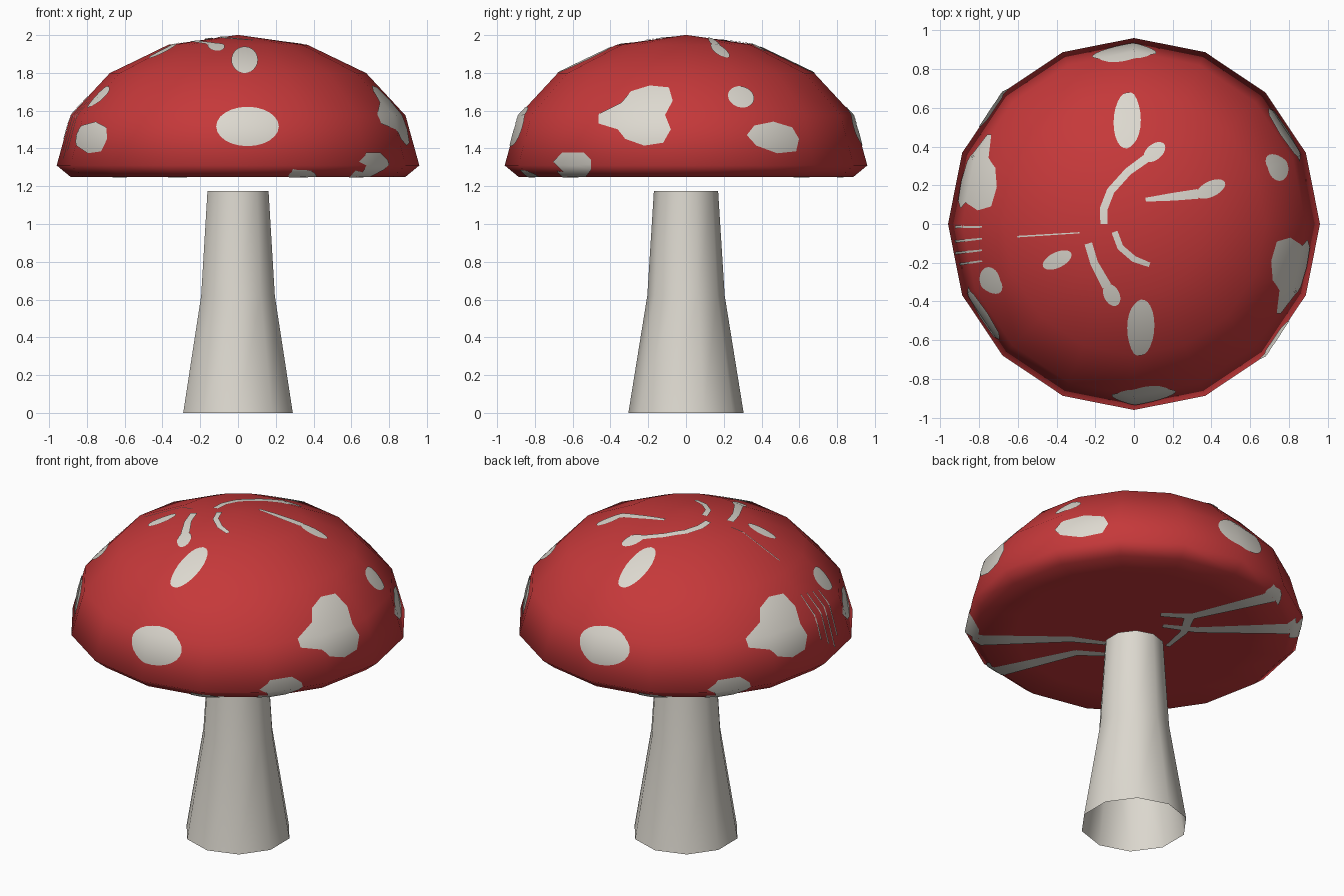
import bpy, bmesh, math
from mathutils import Vector
from mathutils.bvhtree import BVHTree
from mathutils.interpolate import poly_3d_calc

if "Cube" in bpy.data.objects:
    bpy.data.objects.remove(bpy.data.objects["Cube"])


def material(name, rgb):
    m = bpy.data.materials.new(name)
    m.diffuse_color = (*rgb, 1)
    m.use_nodes = True
    m.node_tree.nodes["Principled BSDF"].inputs["Base Color"].default_value = m.diffuse_color
    return m


RED = material("cap red", (0.56, 0.04, 0.042))
CREAM = material("cream", (0.72, 0.69, 0.625))


def add_object(name, mesh, mat):
    ob = bpy.data.objects.new(name, mesh)
    bpy.context.collection.objects.link(ob)
    mesh.materials.append(mat)
    for p in mesh.polygons:
        p.use_smooth = True
    return ob


# Cap: a 16 x 8 sphere, squashed and flattened underneath
bm = bmesh.new()
bmesh.ops.create_uvsphere(bm, u_segments=16, v_segments=8, radius=0.96)
for v in bm.verts:
    v.co.z = 1.31 + max(v.co.z * 0.72, -0.06)
bmesh.ops.recalc_face_normals(bm, faces=bm.faces)
bm.normal_update()
cap_mesh = bpy.data.meshes.new("cap")
bm.to_mesh(cap_mesh)
add_object("cap", cap_mesh, RED)
bm.faces.ensure_lookup_table()
tree = BVHTree.FromBMesh(bm)

# Stem: open ten-sided tube with a flared foot
stem = bmesh.new()
rings = []
for z, r in ((0, 0.305), (0.62, 0.205), (1.175, 0.17)):
    rings.append([stem.verts.new((r * math.sin(a * math.pi / 5), -r * math.cos(a * math.pi / 5), z))
                  for a in range(10)])
for lo, hi in zip(rings, rings[1:]):
    for i in range(10):
        j = (i + 1) % 10
        stem.faces.new((lo[i], lo[j], hi[j], hi[i]))
stem_mesh = bpy.data.meshes.new("stem")
stem.to_mesh(stem_mesh)
stem.free()
add_object("stem", stem_mesh, CREAM)

# Rays that lay painted plates on the cap: (origin, direction) from 2D coordinates
RAYS = {
    "front": lambda a, b: ((a, -3, max(b, 1.253)), (0, 1, 0)),
    "right": lambda a, b: ((3, a, max(b, 1.253)), (-1, 0, 0)),
    "top": lambda a, b: ((a, b, 3), (0, 0, -1)),
    "below": lambda a, b: ((a, b, 0), (0, 0, 1)),
}


def lay(side, a, b):
    """Point just above the cap and the smooth normal there."""
    o, d = RAYS[side](a, b)
    hit, _, idx, _ = tree.ray_cast(Vector(o), Vector(d))
    if hit is None:
        return None
    vs = bm.faces[idx].verts
    w = poly_3d_calc([v.co for v in vs], hit)
    n = sum((v.normal * k for v, k in zip(vs, w)), Vector()).normalized()
    return hit + n * 0.005, n


def patch(side, rows, closed):
    """Grid of 2D points laid on the cap."""
    return [[lay(side, *p) for p in row] for row in rows], closed


def fill(side, outline):
    """Filled outline, as rings shrinking to the middle."""
    n = len(outline)
    pts = []
    for i in range(n):
        p, q = Vector(outline[i]), Vector(outline[(i + 1) % n])
        steps = max(1, math.ceil((q - p).length / 0.03))
        pts += [p.lerp(q, k / steps) for k in range(steps)]
    c = sum(pts, Vector((0, 0))) / len(pts)
    return patch(side, [[c.lerp(p, k / 8) for p in pts] for k in range(1, 9)] +
                 [], True), lay(side, *c)


def oval(side, x, y, rx, ry, turn=0):
    ct, st = math.cos(turn), math.sin(turn)
    ring = [(rx * math.cos(t * math.pi / 12), ry * math.sin(t * math.pi / 12)) for t in range(24)]
    return fill(side, [(x + u * ct - v * st, y + u * st + v * ct) for u, v in ring])


def streak(side, path):
    """Ribbon along (x, y, half width) points."""
    rows = []
    for p, q in zip(path, path[1:]):
        p, q = Vector(p), Vector(q)
        n = max(2, math.ceil((q - p).length / 0.025))
        for k in range(n + 1):
            s = p.lerp(q, k / n)
            rows.append((s, (q - p).xy.normalized()))
    grid = []
    for s, d in rows:
        side_dir = Vector((-d.y, d.x))
        grid.append([s.xy + side_dir * s.z * t for t in (-1, -0.5, 0, 0.5, 1)])
    return patch(side, grid, False), None


def paint(name, parts, twice=False):
    """Join laid patches into one plate object, optionally repeated half a turn round."""
    out = bmesh.new()
    normals = []

    def vert(h, s):
        if h is None:
            return None
        normals.append(Vector((h[1].x * s, h[1].y * s, h[1].z)))
        return out.verts.new((h[0].x * s, h[0].y * s, h[0].z))

    def face(vs, ref):
        if None in vs:
            return
        f = out.faces.new(vs)
        f.normal_update()
        if f.normal.dot(ref) < 0:
            f.normal_flip()

    for (grid, closed), centre in parts:
        for s in ((1, -1) if twice else (1,)):
            vg = [[vert(h, s) for h in row] for row in grid]
            m = len(vg[0])
            ref = normals[-1]
            for r0, r1 in zip(vg, vg[1:]):
                for i in range(m if closed else m - 1):
                    j = (i + 1) % m
                    face((r0[i], r0[j], r1[j], r1[i]), ref)
            if centre:
                c = vert(centre, s)
                for i in range(m):
                    face((c, vg[0][i], vg[0][(i + 1) % m]), ref)
    mesh = bpy.data.meshes.new(name)
    out.to_mesh(mesh)
    out.free()
    add_object(name, mesh, CREAM)
    mesh.normals_split_custom_set_from_vertices(normals)


# Spots round the sides
paint("cap_spots", [
    oval("front", 0.05, 1.515, 0.165, 0.103),
    oval("front", 0.035, 1.865, 0.07, 0.07),
    oval("front", 0.34, 1.255, 0.075, 0.035),
    oval("right", 0.29, 1.67, 0.07, 0.055, -0.3),
    fill("right", [(0.32, 1.47), (0.36, 1.52), (0.46, 1.54), (0.56, 1.51), (0.595, 1.45),
                   (0.58, 1.385), (0.48, 1.375), (0.37, 1.415)]),
    fill("right", [(-0.7, 1.33), (-0.65, 1.38), (-0.54, 1.38), (-0.5, 1.34), (-0.5, 1.29),
                   (-0.53, 1.254), (-0.62, 1.254)]),
    fill("right", [(-0.07, 1.65), (-0.11, 1.575), (-0.08, 1.5), (-0.12, 1.43), (-0.22, 1.415),
                   (-0.32, 1.45), (-0.36, 1.5), (-0.46, 1.53), (-0.46, 1.58), (-0.34, 1.64),
                   (-0.29, 1.7), (-0.19, 1.73), (-0.09, 1.72)]),
], twice=True)

# Thin curling streaks on the crown
paint("crown_streaks", [
    streak("top", [(-0.155, 0, 0.018), (-0.155, 0.08, 0.02), (-0.12, 0.17, 0.02),
                   (-0.03, 0.27, 0.02), (0.06, 0.335, 0.022)]),
    oval("top", 0.105, 0.37, 0.065, 0.04, 0.7),
    streak("top", [(0.06, 0.125, 0.01), (0.2, 0.14, 0.02), (0.33, 0.155, 0.025)]),
    oval("top", 0.395, 0.18, 0.08, 0.04, 0.45),
    streak("top", [(-0.1, -0.04, 0.016), (-0.07, -0.12, 0.016), (0, -0.18, 0.016), (0.08, -0.21, 0.012)]),
    streak("top", [(-0.235, -0.1, 0.02), (-0.205, -0.2, 0.02), (-0.14, -0.32, 0.025)]),
    oval("top", -0.115, -0.365, 0.06, 0.04, -1.1),
    oval("top", -0.395, -0.185, 0.08, 0.04, 0.45),
    streak("top", [(-0.6, -0.065, 0.004), (-0.28, -0.045, 0.003)]),
])

# Hair-thin marks on the left edge
paint("edge_marks", [
    streak("top", [(-0.92, y0, 0.007), (-0.78, y1, 0.004)])
    for y0, y1 in ((-0.015, -0.015), (-0.09, -0.075), (-0.15, -0.135), (-0.21, -0.19))
])

# Streaks running in from the rim underneath
paint("underside_streaks", [
    streak("below", [(0.66, -0.64, 0.06), (0.24, -0.27, 0.03), (0.06, -0.18, 0.018)]),
    streak("below", [(0.34, -0.86, 0.055), (0.12, -0.37, 0.03), (-0.03, -0.27, 0.02)]),
], twice=True)
paint("underside_curl", [
    streak("below", [(-0.1, 0.38, 0.03), (-0.2, 0.2, 0.022), (-0.23, 0.02, 0.014)]),
])
bm.free()
